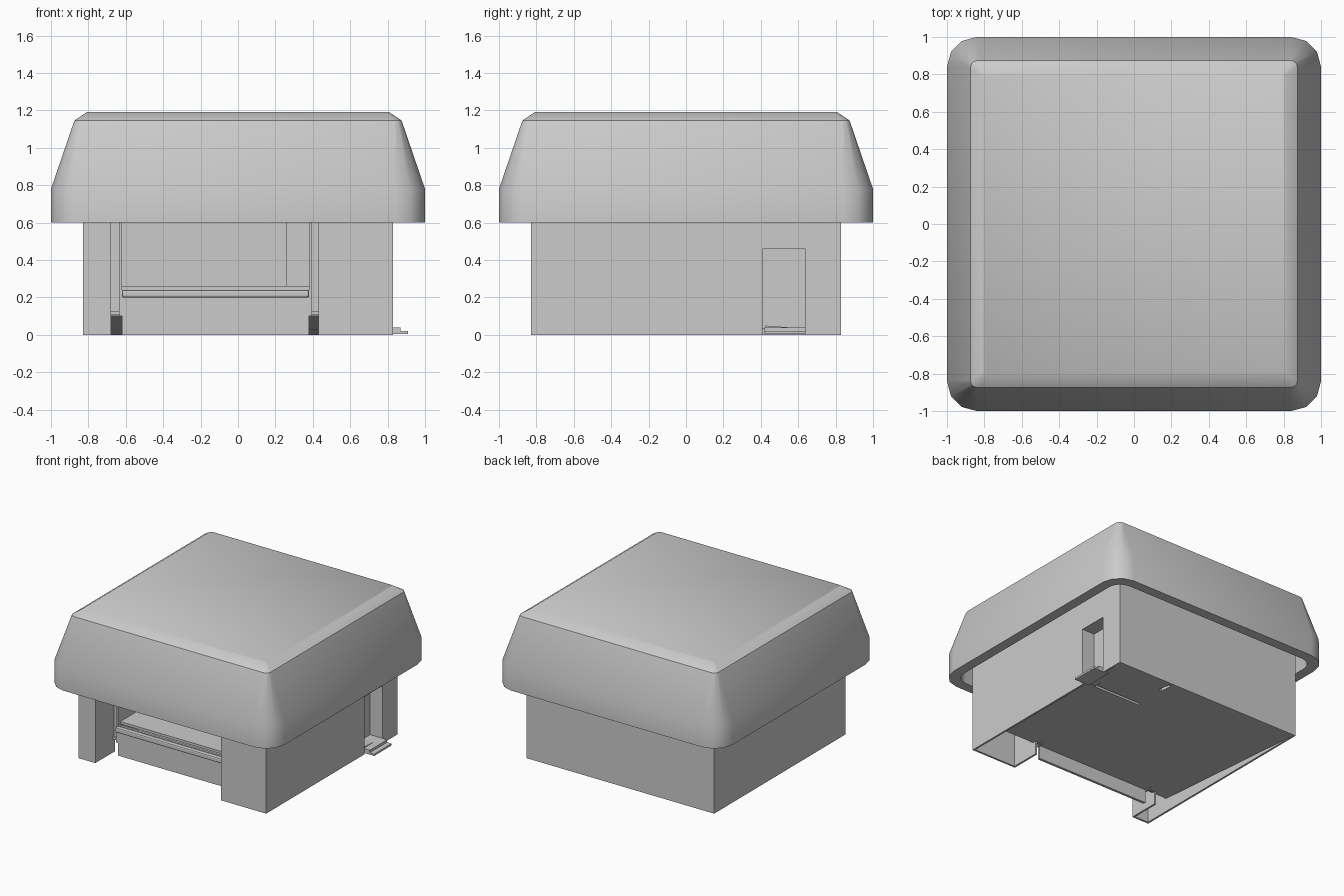
import bpy, bmesh, math
from mathutils import Vector

if "Cube" in bpy.data.objects:
    bpy.data.objects.remove(bpy.data.objects["Cube"], do_unlink=True)

grey = bpy.data.materials.new("plain_grey")
grey.use_nodes = True
grey.diffuse_color = (0.6, 0.6, 0.6, 1)
grey.node_tree.nodes["Principled BSDF"].inputs["Base Color"].default_value = (0.6, 0.6, 0.6, 1)


def make(name, bm):
    bmesh.ops.recalc_face_normals(bm, faces=bm.faces)
    mesh = bpy.data.meshes.new(name)
    bm.to_mesh(mesh)
    bm.free()
    mesh.materials.append(grey)
    obj = bpy.data.objects.new(name, mesh)
    bpy.context.collection.objects.link(obj)
    return obj


def box(name, x, y, z):
    """Box from its low and high limits on each axis."""
    bm = bmesh.new()
    bmesh.ops.create_cube(bm, size=1)
    for v in bm.verts:
        v.co = Vector([lim[0] if c < 0 else lim[1] for c, lim in zip(v.co, (x, y, z))])
    return make(name, bm)


def cut(obj, cutter):
    mod = obj.modifiers.new("cut", 'BOOLEAN')
    mod.operation = 'DIFFERENCE'
    mod.solver = 'EXACT'
    mod.object = cutter
    cutter.hide_render = True
    cutter.hide_viewport = True
    cutter.display_type = 'WIRE'


def ring(bm, half, radius, z, steps=3):
    """Square loop with rounded corners."""
    verts = []
    for q in range(4):
        sx, sy = ((1, 1), (-1, 1), (-1, -1), (1, -1))[q]
        for i in range(steps + 1):
            a = math.pi / 2 * (q + i / steps)
            verts.append(bm.verts.new((sx * (half - radius) + radius * math.cos(a),
                                       sy * (half - radius) + radius * math.sin(a), z)))
    return verts


# Cap: hollow shell lofted from inner ceiling to rim to top
bm = bmesh.new()
profile = [(0.79, 0.04, 1.10), (0.92, 0.1, 0.78), (0.92, 0.1, 0.6),
           (1.0, 0.16, 0.6), (1.0, 0.16, 0.78), (0.875, 0.04, 1.145), (0.81, 0.02, 1.19)]
rings = [ring(bm, *p) for p in profile]
for a, b in zip(rings, rings[1:]):
    for i in range(len(a)):
        j = (i + 1) % len(a)
        bm.faces.new((a[i], a[j], b[j], b[i]))
bm.faces.new(rings[0])
bm.faces.new(rings[-1])
for f in bm.faces:
    f.smooth = True
for k in (0, 2, 3, 5):
    for i, v in enumerate(rings[k]):
        bm.edges.get((v, rings[k][(i + 1) % len(rings[k])])).smooth = False
make("cap", bm)

# Thin case walls
T, W, H = 0.015, 0.83, 0.75
box("left_opening_wall", (-W, -W + T), (-W, W), (0, H))
side_wall = box("clip_side_wall", (W - T, W), (-W, W), (0, H))
box("back_wall", (-W + T, W - T), (W - T, W), (0, H))
box("case_top", (-W, W), (-W, W), (H, H + T))

# Front pillars with their return walls, and the slots behind them
pillar = box("wide_front_pillar", (0.43, W - T), (-W, -W + T), (0, H))
box("narrow_front_pillar", (-W + T, -0.68), (-W, -W + T), (0, H))
for side, outer, inner in (("narrow", -0.68, -0.62), ("wide", 0.43, 0.38)):
    s = 1 if outer > 0 else -1
    box(side + "_return_wall", sorted((outer, outer + s * T)), (-W + T, -0.58), (0, H))
    box(side + "_slot_back", sorted((outer, inner)), (-0.595, -0.58), (0.1, H))
    box(side + "_opening_cheek", sorted((inner, inner + s * T)), (-0.63, -0.2), (0.1, H))

# Recessed front panel, lip, shelf and opening interior
box("front_panel", (-0.62, 0.38), (-0.63, -0.61), (0, 0.24))
lip = box("panel_lip", (-0.62, 0.38), (-0.67, -0.63), (0.2, 0.24))
bev = lip.modifiers.new("round", 'BEVEL')
bev.width = 0.01
bev.segments = 2
box("shelf", (-0.62, 0.38), (-0.6, -0.2), (0.24, 0.26))
box("opening_back", (-0.62, 0.38), (-0.2, -0.18), (0.1, H))
box("opening_step", (0.26, 0.38), (-0.5, -0.2), (0.26, H))

# Pocket in the side wall for the spring clip
cut(side_wall, box("pocket_cutter", (0.7, 0.9), (0.41, 0.64), (-0.1, 0.46)))
box("pocket_back", (0.71, 0.72), (0.4, 0.65), (0.03, 0.47))
box("pocket_top", (0.72, W - T), (0.4, 0.65), (0.46, 0.47))
for name, y in (("front", 0.4), ("rear", 0.64)):
    box("pocket_" + name + "_side", (0.72, W - T), (y, y + 0.01), (0.03, 0.46))

# Sloping floor with the clip slots
floor = box("floor", (-W + T, W - T), (-0.61, W - T), (0, 0.02))
for v in floor.data.vertices:
    if v.co.y < 0:
        v.co.z += 0.107
cut(floor, box("long_slot_cutter", (0.29, 0.9), (0.4, 0.425), (-0.1, 0.15)))
cut(floor, box("short_slot_cutter", (0.32, 0.345), (0.69, 0.8), (-0.1, 0.15)))

# Stepped clip tab
box("clip_tab_upper", (0.72, 0.87), (0.42, 0.64), (0.02, 0.04))
box("clip_tab_lower", (0.78, 0.91), (0.42, 0.64), (0.005, 0.02))

# Small nick on the front corner
nick = box("corner_nick_cutter", (-0.04, 0.04), (-0.04, 0.04), (-0.07, 0.07))
nick.location = (0.86, -0.86, 0.5)
nick.rotation_euler = (0, 0, math.pi / 4)
cut(side_wall, nick)
